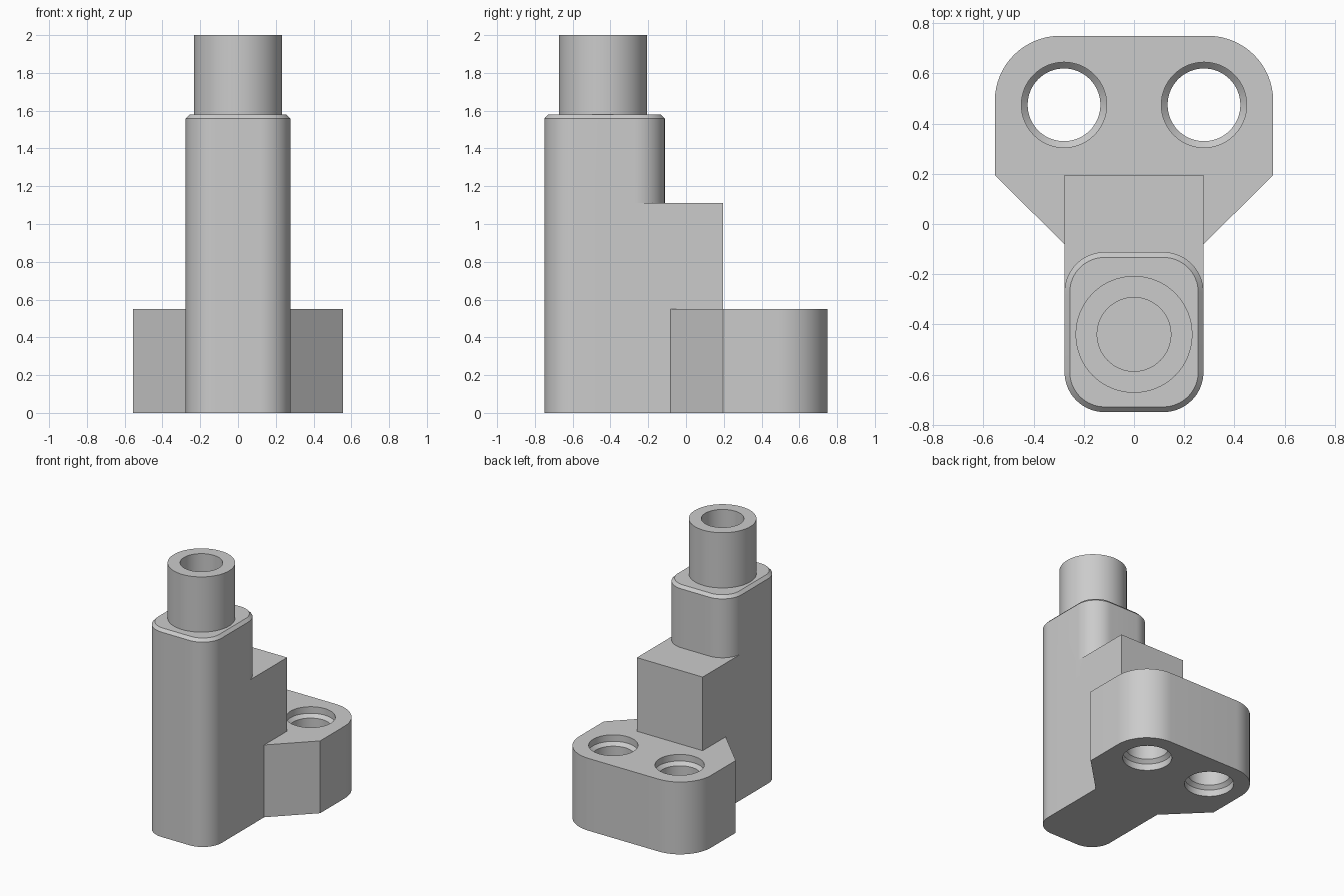
import bpy, bmesh, math

cube = bpy.data.objects.get("Cube")
if cube:
    bpy.data.objects.remove(cube, do_unlink=True)

grey = bpy.data.materials.new("plain grey")
grey.use_nodes = True
grey.diffuse_color = (0.6, 0.6, 0.6, 1)
grey.node_tree.nodes["Principled BSDF"].inputs["Base Color"].default_value = (0.6, 0.6, 0.6, 1)


def arc(cx, cy, r, start, end, steps):
    """Points on a circular arc, angles in degrees."""
    angles = [math.radians(start + (end - start) * i / steps) for i in range(steps + 1)]
    return [(cx + r * math.cos(a), cy + r * math.sin(a)) for a in angles]


def circle(cx, cy, r):
    return arc(cx, cy, r, 0, 360, 64)[:-1]


def rounded_rect(hx, y0, y1, r, inset=0):
    """Rounded rectangle, centred in x; inset shrinks it evenly."""
    corners = [(hx - r, y1 - r), (r - hx, y1 - r), (r - hx, y0 + r), (hx - r, y0 + r)]
    return [p for i, (cx, cy) in enumerate(corners)
            for p in arc(cx, cy, r - inset, 90 * i, 90 * i + 90, 16)]


def loft(name, sections):
    """Closed solid through (outline, height) sections."""
    bm = bmesh.new()
    rings = [[bm.verts.new((x, y, z)) for x, y in pts] for pts, z in sections]
    for low, high in zip(rings, rings[1:]):
        for i in range(len(low)):
            j = (i + 1) % len(low)
            bm.faces.new((low[i], low[j], high[j], high[i]))
    bm.faces.new(rings[0][::-1])
    bm.faces.new(rings[-1])
    bmesh.ops.recalc_face_normals(bm, faces=bm.faces)
    mesh = bpy.data.meshes.new(name)
    bm.to_mesh(mesh)
    bm.free()
    mesh.materials.append(grey)
    obj = bpy.data.objects.new(name, mesh)
    bpy.context.collection.objects.link(obj)
    return obj


def combine(target, other, operation):
    mod = target.modifiers.new(operation.lower(), "BOOLEAN")
    mod.operation = operation
    mod.solver = "EXACT"
    mod.object = other
    bpy.ops.object.select_all(action="DESELECT")
    bpy.context.view_layer.objects.active = target
    target.select_set(True)
    bpy.ops.object.modifier_apply(modifier=mod.name)
    bpy.data.objects.remove(other, do_unlink=True)


HALF = 0.277
TUBE_Y = -0.44

# Tall column with a chamfered top rim
column = (HALF, -0.75, -0.112, 0.16)
body = loft("bracket_body", [(rounded_rect(*column), 0),
                             (rounded_rect(*column), 1.558),
                             (rounded_rect(*column, inset=0.021), 1.58)])

# Rear step behind the column
step_outline = [(HALF, -0.45), (HALF, 0.195), (-HALF, 0.195), (-HALF, -0.45)]
step = loft("rear_step", [(step_outline, 0), (step_outline, 1.11)])

# Flange: rounded rear corners, tapering into the column
half = [(0.177, -0.18), (0.555, 0.195)] + arc(0.295, 0.49, 0.26, 0, 90, 16)
flange_outline = half + [(-x, y) for x, y in reversed(half)]
flange = loft("flange", [(flange_outline, 0), (flange_outline, 0.55)])

# Top tube
tube = loft("tube", [(circle(0, TUBE_Y, 0.233), 1.5), (circle(0, TUBE_Y, 0.233), 2.0)])
for part in (step, flange, tube):
    combine(body, part, "UNION")

# Blind bore in the tube
bore = loft("bore_cutter", [(circle(0, TUBE_Y, 0.147), 1.5), (circle(0, TUBE_Y, 0.147), 2.1)])
combine(body, bore, "DIFFERENCE")

# Bolt holes, widened at both ends with a conical shoulder
hole_profile = [(0.17, -0.1), (0.17, 0.05), (0.145, 0.075),
                (0.145, 0.475), (0.17, 0.5), (0.17, 0.65)]
for side in (-1, 1):
    hole = loft("hole_cutter", [(circle(side * 0.279, 0.475, r), z) for r, z in hole_profile])
    combine(body, hole, "DIFFERENCE")

bpy.ops.object.shade_smooth_by_angle(angle=math.radians(25))
